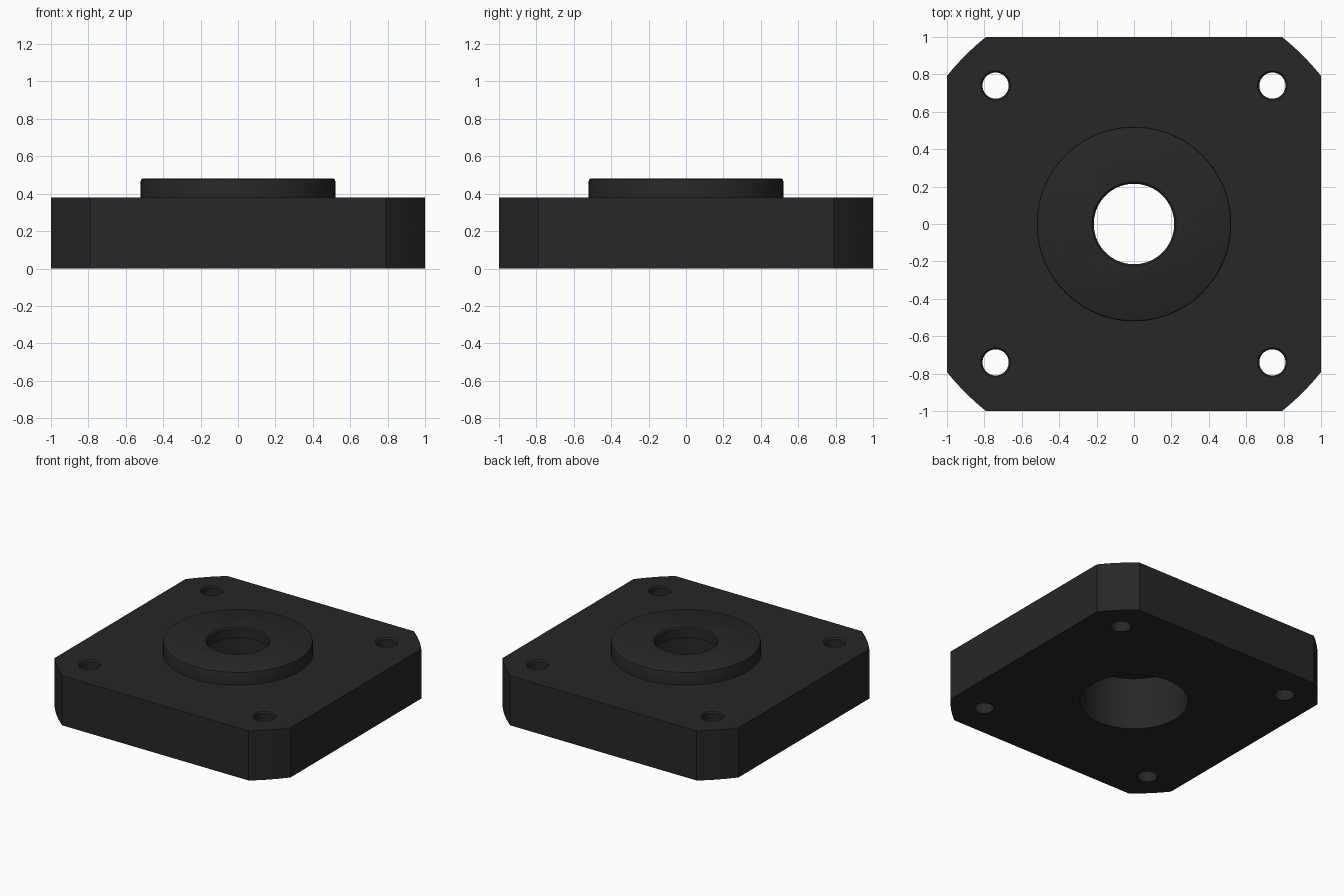
import bpy, bmesh, math

if "Cube" in bpy.data.objects:
    bpy.data.objects.remove(bpy.data.objects["Cube"])

mat = bpy.data.materials.new("dark_metal")
mat.diffuse_color = (0.02, 0.02, 0.02, 1)
mat.use_nodes = True
mat.node_tree.nodes["Principled BSDF"].inputs["Base Color"].default_value = mat.diffuse_color


def mesh_object(name, bm):
    bmesh.ops.recalc_face_normals(bm, faces=bm.faces[:])
    me = bpy.data.meshes.new(name)
    bm.to_mesh(me)
    bm.free()
    me.materials.append(mat)
    ob = bpy.data.objects.new(name, me)
    bpy.context.collection.objects.link(ob)
    return ob


def turned(name, profile, cx=0, cy=0, n=96):
    """Closed solid of revolution from (radius, z) points, bottom to top."""
    bm = bmesh.new()
    rings = []
    for r, z in profile:
        rings.append([bm.verts.new((cx + r * math.cos(math.tau * i / n),
                                    cy + r * math.sin(math.tau * i / n), z)) for i in range(n)])
    for a, b in zip(rings, rings[1:]):
        for i in range(n):
            j = (i + 1) % n
            bm.faces.new((a[i], a[j], b[j], b[i]))
    bm.faces.new(rings[0][::-1])
    bm.faces.new(rings[-1])
    return mesh_object(name, bm)


def combine(target, other, operation):
    mod = target.modifiers.new(operation, 'BOOLEAN')
    mod.object, mod.operation, mod.solver = other, operation, 'EXACT'
    bpy.context.view_layer.objects.active = target
    bpy.ops.object.modifier_apply(modifier=mod.name)
    bpy.data.objects.remove(other, do_unlink=True)


# Square plate with its corners turned down to a large circle
H, R, STEPS = 0.38, 1.275, 10
start = math.acos(1 / R)
sweep = math.pi / 2 - 2 * start
bm = bmesh.new()
outline = []
for quarter in range(4):
    for s in range(STEPS + 1):
        a = quarter * math.pi / 2 + start + sweep * s / STEPS
        outline.append(bm.verts.new((R * math.cos(a), R * math.sin(a), 0)))
base = bm.faces.new(outline)
ext = bmesh.ops.extrude_face_region(bm, geom=[base])
bmesh.ops.translate(bm, vec=(0, 0, H),
                    verts=[v for v in ext["geom"] if isinstance(v, bmesh.types.BMVert)])
flange = mesh_object("flange_plate", bm)

# Raised round boss with a softened rim
boss = turned("boss", [(0.52, 0.2), (0.52, 0.468), (0.517, 0.476), (0.51, 0.48)])
combine(flange, boss, 'UNION')

# Stepped centre bore: wide pocket below, small chamfered hole above
bore = turned("bore_cutter", [(0.375, -0.1), (0.375, 0.40), (0.215, 0.40),
                              (0.215, 0.47), (0.225, 0.48), (0.225, 0.6)])
combine(flange, bore, 'DIFFERENCE')

# Four chamfered bolt holes
for sx in (-1, 1):
    for sy in (-1, 1):
        hole = turned("bolt_cutter", [(0.07, -0.1), (0.07, H - 0.01), (0.079, H), (0.079, H + 0.1)],
                      sx * 0.74, sy * 0.74, 48)
        combine(flange, hole, 'DIFFERENCE')

flange.select_set(True)
bpy.context.view_layer.objects.active = flange
bpy.ops.object.shade_smooth_by_angle(angle=math.radians(30))
